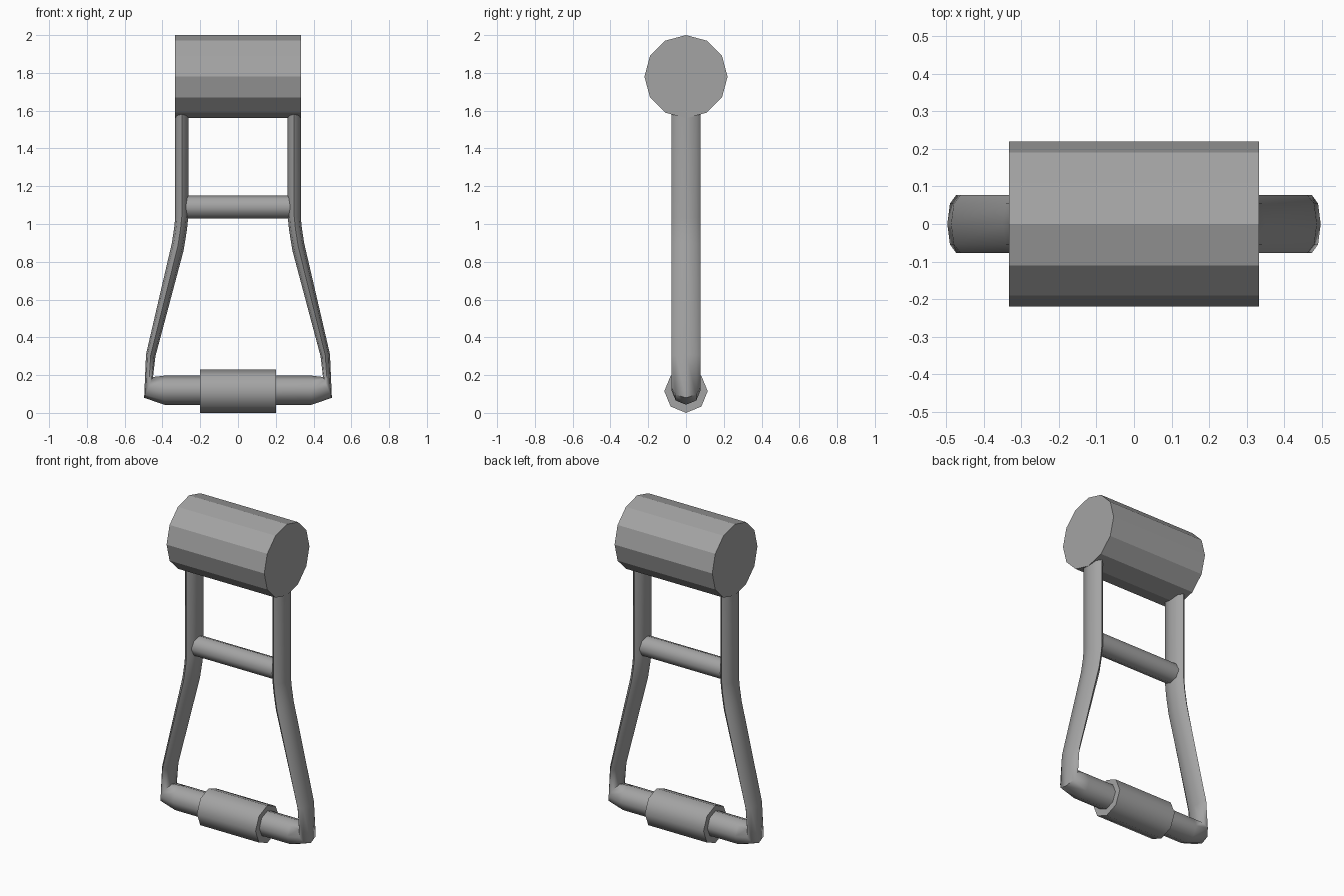
import bpy
import bmesh
from math import sin, cos, pi, radians
from mathutils import Vector

cube = bpy.data.objects.get("Cube")
if cube:
    bpy.data.objects.remove(cube, do_unlink=True)

grey = bpy.data.materials.new("plain grey")
grey.use_nodes = True
colour = (0.37, 0.37, 0.37, 1)
grey.diffuse_color = colour
grey.node_tree.nodes["Principled BSDF"].inputs["Base Color"].default_value = colour


def loft(name, rings, depth, sides, smooth):
    """Skin elliptical rings, each given by its inner and outer (x, z) points."""
    bm = bmesh.new()
    loops = []
    for inner, outer in rings:
        a, b = (Vector((p[0], 0, p[1])) for p in (inner, outer))
        mid, half = (a + b) / 2, (b - a) / 2
        loops.append([bm.verts.new(mid + half * cos(t) + Vector((0, depth * sin(t), 0)))
                      for t in (2 * pi * i / sides for i in range(sides))])
    for lo, hi in zip(loops, loops[1:]):
        for i in range(sides):
            j = (i + 1) % sides
            bm.faces.new((lo[i], lo[j], hi[j], hi[i]))
    bm.faces.new(loops[0])
    bm.faces.new(loops[-1])
    bmesh.ops.recalc_face_normals(bm, faces=bm.faces)
    mesh = bpy.data.meshes.new(name)
    bm.to_mesh(mesh)
    bm.free()
    mesh.materials.append(grey)
    obj = bpy.data.objects.new(name, mesh)
    bpy.context.collection.objects.link(obj)
    if smooth:
        bpy.ops.object.select_all(action="DESELECT")
        obj.select_set(True)
        bpy.context.view_layer.objects.active = obj
        bpy.ops.object.shade_smooth_by_angle(angle=radians(60))


def cylinder(name, half_length, z, radius, sides, smooth):
    rings = [((x, z - radius), (x, z + radius)) for x in (-half_length, half_length)]
    loft(name, rings, radius, sides, smooth)


# Bent tube frame: right half from top to bottom, then mirrored
half_frame = [
    ((0.262, 1.64), (0.333, 1.64)),
    ((0.262, 1.05), (0.333, 1.03)),
    ((0.270, 0.97), (0.338, 0.98)),
    ((0.288, 0.86), (0.350, 0.90)),
    ((0.437, 0.30), (0.487, 0.31)),
    ((0.450, 0.19), (0.497, 0.08)),
    ((0.390, 0.197), (0.390, 0.043)),
]
mirrored = [tuple((-x, z) for x, z in ring) for ring in reversed(half_frame)]
loft("tube_frame", half_frame + mirrored, 0.077, 8, True)

# Round head, cross bar and hand grip
cylinder("head_drum", 0.333, 1.78, 0.22, 12, False)
cylinder("cross_bar", 0.275, 1.09, 0.062, 8, True)
cylinder("hand_grip", 0.2, 0.115, 0.115, 8, True)
